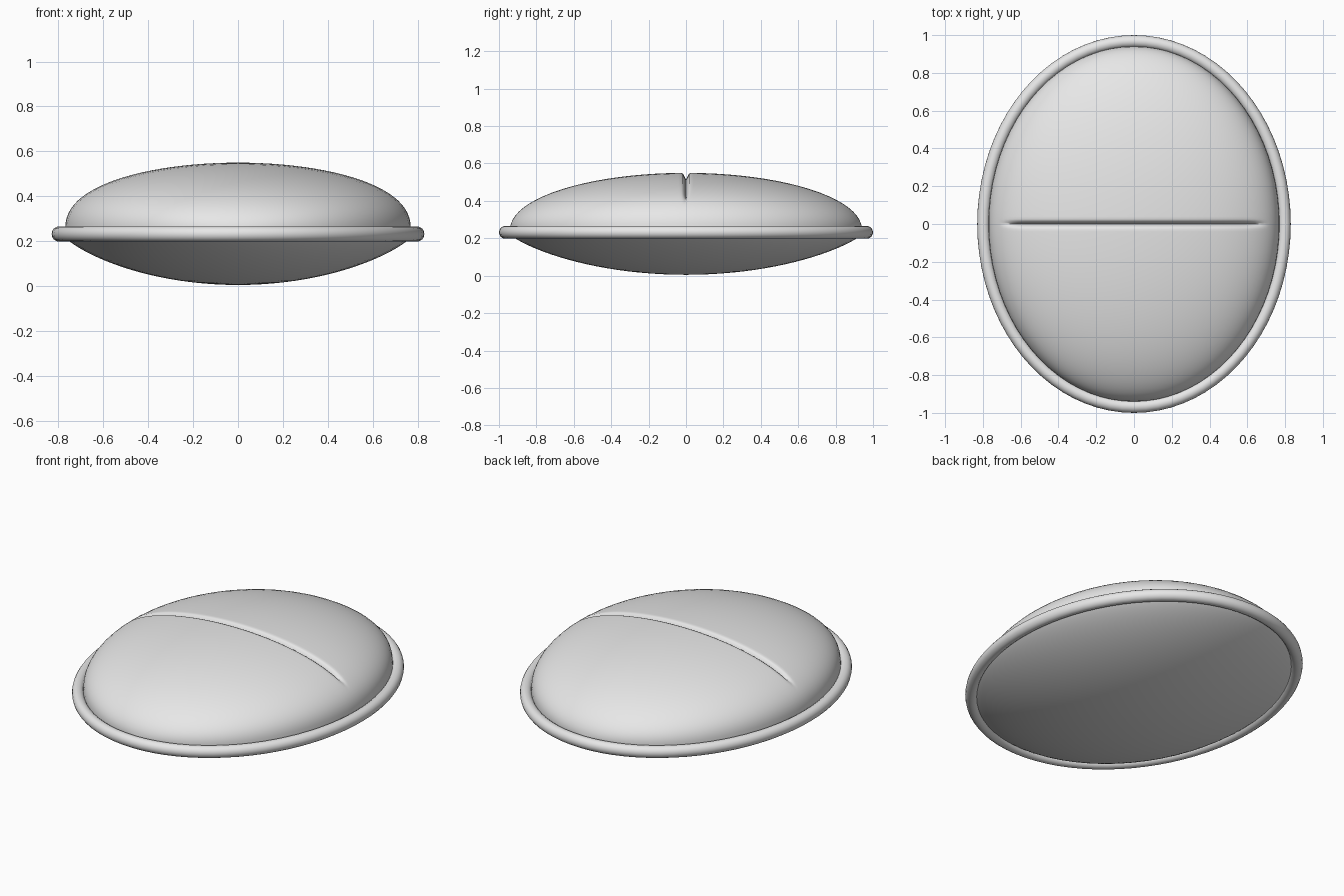
import bpy, math
from math import sin, cos, pi

old = bpy.data.objects.get("Cube")
if old:
    bpy.data.objects.remove(old, do_unlink=True)

grey = bpy.data.materials.new("pale_grey")
grey.use_nodes = True
grey.diffuse_color = (0.8, 0.8, 0.8, 1)
grey.node_tree.nodes["Principled BSDF"].inputs["Base Color"].default_value = (0.8, 0.8, 0.8, 1)


def grid_object(name, rows, wrap=False, loop=False, angle=60):
    """Skin a list of equal-length point rows; wrap closes each row, loop joins last row to first."""
    n, m = len(rows), len(rows[0])
    faces = []
    for i in range(n if loop else n - 1):
        for j in range(m if wrap else m - 1):
            a, b = i * m, (i + 1) % n * m
            k = (j + 1) % m
            faces.append((a + j, a + k, b + k, b + j))
    mesh = bpy.data.meshes.new(name)
    mesh.from_pydata([p for r in rows for p in r], [], faces)
    mesh.materials.append(grey)
    obj = bpy.data.objects.new(name, mesh)
    bpy.context.collection.objects.link(obj)
    bpy.ops.object.select_all(action="DESELECT")
    obj.select_set(True)
    bpy.context.view_layer.objects.active = obj
    # weld the poles and make the normals consistent
    bpy.ops.object.mode_set(mode="EDIT")
    bpy.ops.mesh.select_all(action="SELECT")
    bpy.ops.mesh.remove_doubles(threshold=0.0005)
    bpy.ops.mesh.normals_make_consistent(inside=False)
    bpy.ops.object.mode_set(mode="OBJECT")
    bpy.ops.object.shade_smooth_by_angle(angle=math.radians(angle))
    return obj


# upper dome: slices across y, with extra slices where the score line is pressed in
slices = [0, 0.008, 0.016, 0.026, 0.04]
slices += [0.94 * sin(pi / 2 * i / 20) for i in range(1, 21)]
slices = sorted({s * y for y in slices for s in (-1, 1)})
dome = []
for y in slices:
    c = math.sqrt(max(0, 1 - (y / 0.94) ** 2))
    row = []
    for j in range(49):
        t = pi * j / 48
        x = 0.77 * c * cos(t)
        lift = 0.3 * c * max(0, sin(t)) ** 0.85
        fade = min(1, max(0, (0.7 - abs(x)) / 0.1))
        groove = 0.035 * fade * max(0, 1 - abs(y) / 0.018)
        row.append((x, y, 0.25 + lift - groove))
    dome.append(row)
grid_object("scored_upper_dome", dome)

# shallow underside
bowl = []
for i in range(25):
    r = sin(pi / 2 * i / 24)
    z = 0.005 + 0.235 * (1 - (1 - r * r) ** 0.75)
    bowl.append([(0.79 * r * cos(2 * pi * j / 64), 0.96 * r * sin(2 * pi * j / 64), z)
                 for j in range(64)])
under = grid_object("lower_bowl", bowl, wrap=True)
# an open shell: make sure it faces down
if sum(p.normal.z for p in under.data.polygons) > 0:
    under.data.flip_normals()

# round rim around the oval
rim = []
for i in range(80):
    t = 2 * pi * i / 80
    rim.append([((0.797 + 0.033 * cos(p)) * cos(t), (0.967 + 0.033 * cos(p)) * sin(t),
                 0.232 + 0.034 * sin(p))
                for p in (2 * pi * j / 16 for j in range(16))])
grid_object("oval_rim", rim, wrap=True, loop=True)
